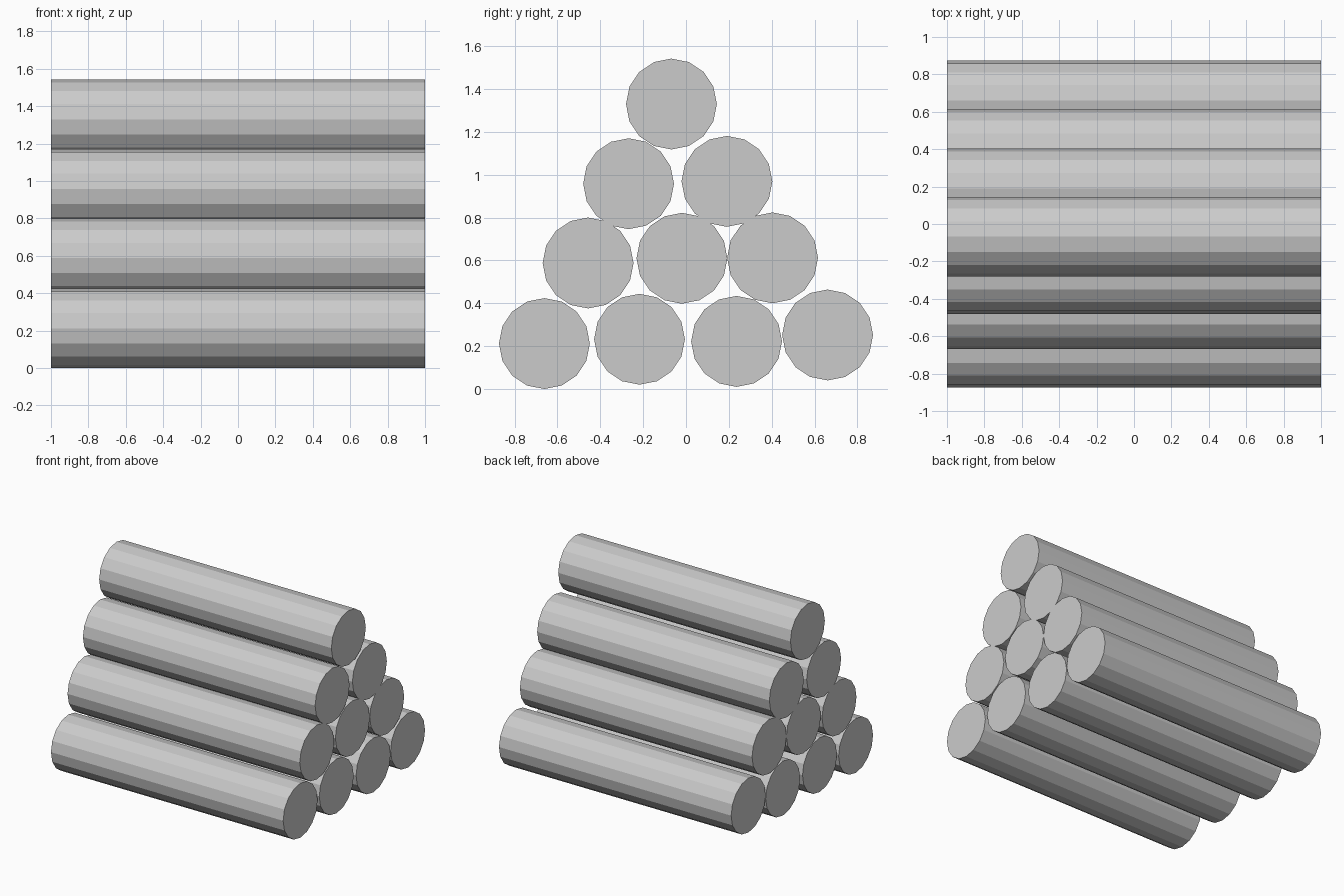
import bpy
from math import pi

if "Cube" in bpy.data.objects:
    bpy.data.objects.remove(bpy.data.objects["Cube"])

RADIUS, LENGTH, SIDES = 0.212, 2.0, 16

# Log centres (y, z), row by row from the ground up
ROWS = [
    [(-0.661, 0.212), (-0.217, 0.232), (0.236, 0.222), (0.661, 0.252)],
    [(-0.457, 0.588), (-0.019, 0.610), (0.404, 0.612)],
    [(-0.268, 0.958), (0.191, 0.969)],
    [(-0.068, 1.330)],
]


def add_log(name, y, z):
    # Flat-faced 16-sided log lying along x, a vertex edge at its top
    bpy.ops.mesh.primitive_cylinder_add(
        vertices=SIDES, radius=RADIUS, depth=LENGTH,
        location=(0, y, z), rotation=(0, pi / 2, 0))
    bpy.context.object.name = name


for r, row in enumerate(ROWS, 1):
    for i, (y, z) in enumerate(row, 1):
        add_log(f"log_row{r}_{i}", y, z)
